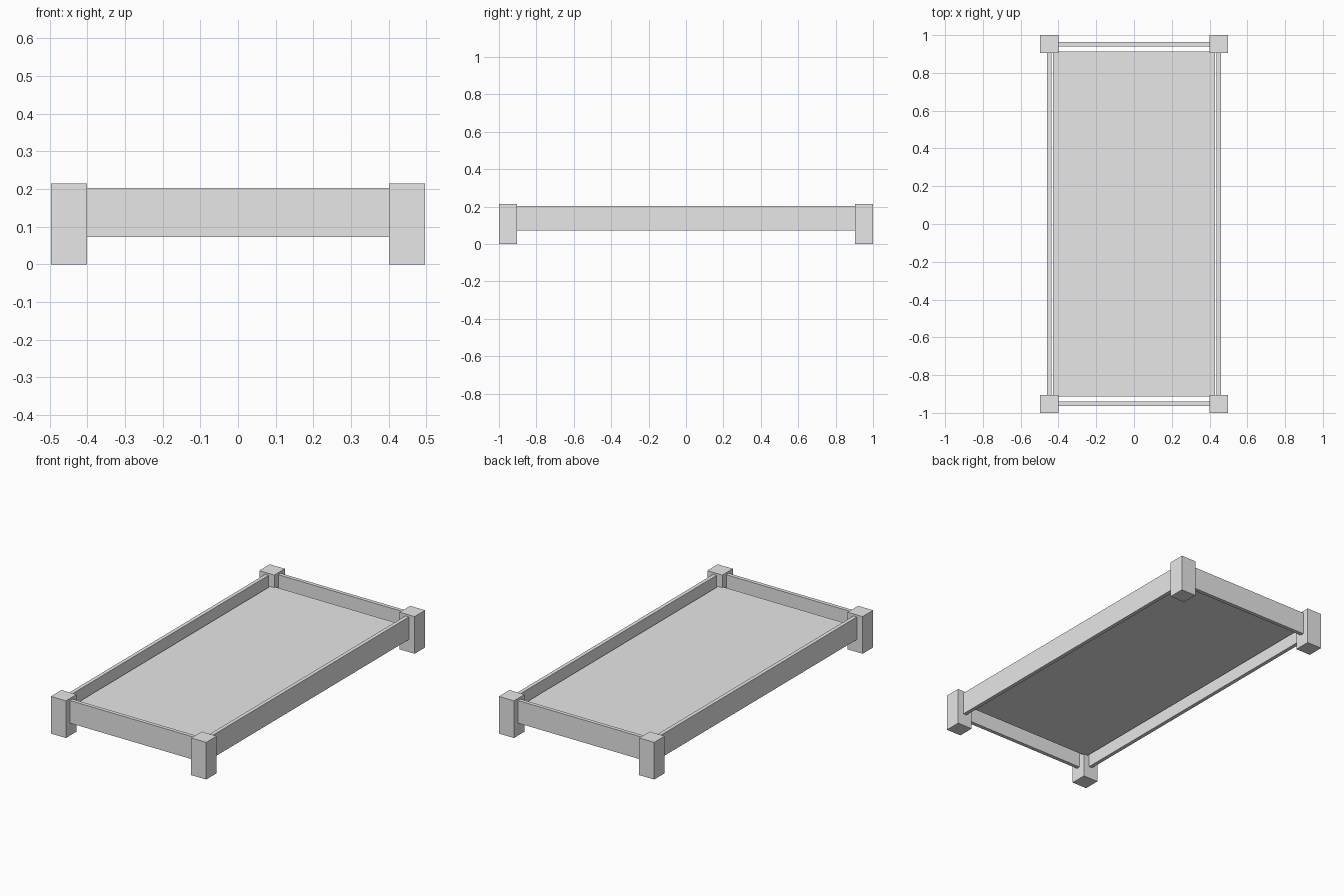
import bpy

cube = bpy.data.objects.get("Cube")
if cube:
    bpy.data.objects.remove(cube, do_unlink=True)

# One plain grey for the whole frame
grey = bpy.data.materials.new("light grey")
grey.use_nodes = True
colour = (0.8, 0.8, 0.8, 1)
grey.diffuse_color = colour
grey.node_tree.nodes["Principled BSDF"].inputs["Base Color"].default_value = colour


def box(name, centre, size):
    bpy.ops.mesh.primitive_cube_add(size=1, location=centre)
    ob = bpy.context.object
    ob.name = name
    ob.scale = size
    bpy.ops.object.transform_apply(location=False, rotation=False, scale=True)
    ob.data.materials.append(grey)
    return ob


POST = 0.096             # post width
HEIGHT = 0.215           # post height
PX, PY = 0.449, 0.952    # post centres
RAIL = 0.022             # rail thickness
LOW, HIGH = 0.072, 0.203 # rail bottom and top
rail_z, rail_h = (LOW + HIGH) / 2, HIGH - LOW

# Corner posts
for sy, end in ((-1, "front"), (1, "back")):
    for sx, side in ((-1, "right"), (1, "left")):
        box(f"{end}_{side}_post", (sx * PX, sy * PY, HEIGHT / 2), (POST, POST, HEIGHT))

# Rails between the posts
for s, end, side in ((-1, "front", "right"), (1, "back", "left")):
    box(f"{end}_rail", (0, s * PY, rail_z), (2 * PX - POST, RAIL, rail_h))
    box(f"{side}_rail", (s * PX, 0, rail_z), (RAIL, 2 * PY - POST, rail_h))

# Thin base panel set inside the rails
box("base_panel", (0, 0, 0.14), (0.856, 1.828, 0.004))
